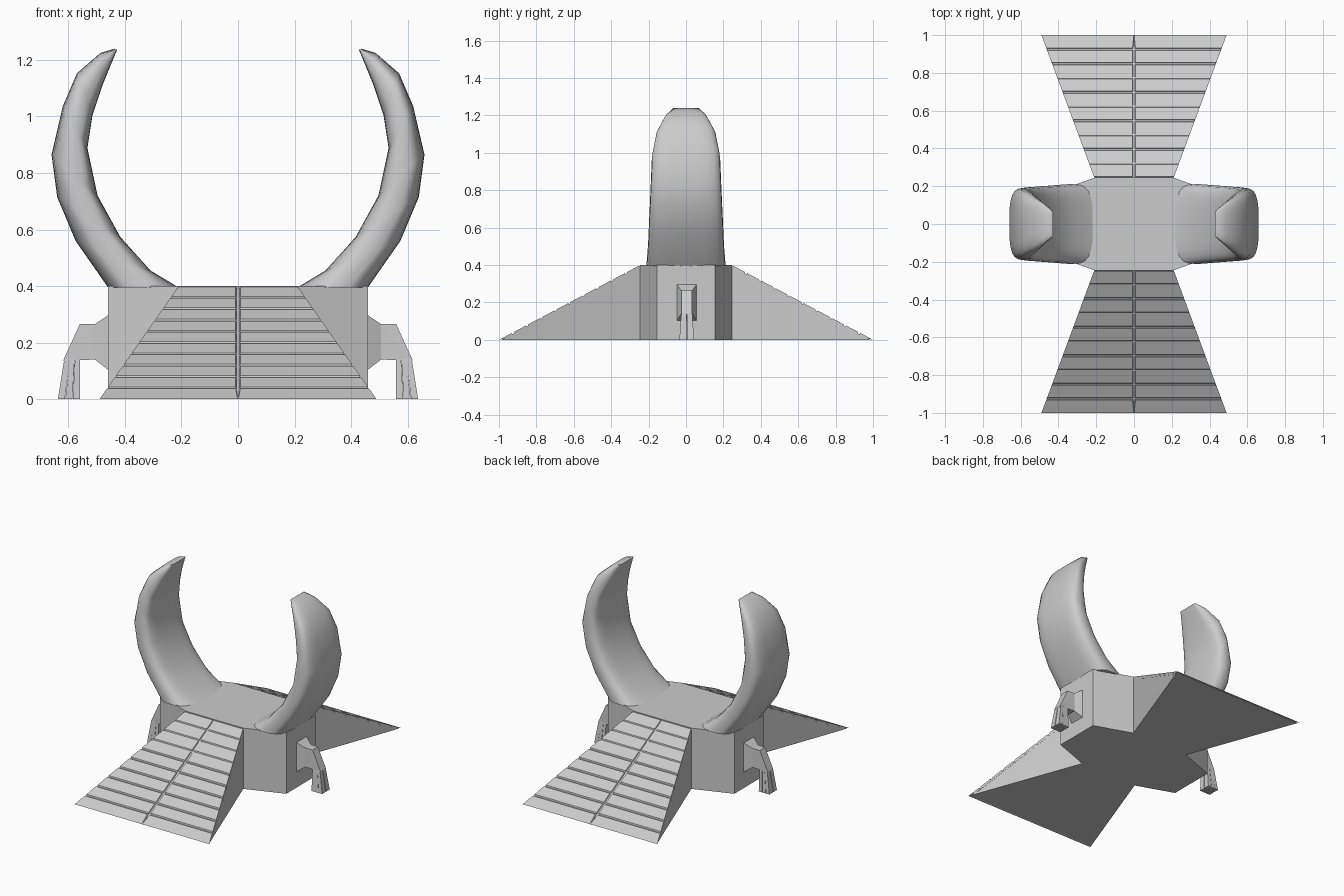
import bpy, bmesh, math

if "Cube" in bpy.data.objects:
    bpy.data.objects.remove(bpy.data.objects["Cube"])


def finish(name, bm, smooth=False):
    bmesh.ops.recalc_face_normals(bm, faces=bm.faces)
    me = bpy.data.meshes.new(name)
    bm.to_mesh(me)
    bm.free()
    ob = bpy.data.objects.new(name, me)
    bpy.context.collection.objects.link(ob)
    if smooth:
        me.shade_smooth()
        me.set_sharp_from_angle(angle=math.radians(45))
    return ob


def add_hull(bm, pts):
    vs = [bm.verts.new(p) for p in pts]
    bmesh.ops.convex_hull(bm, input=vs)
    bmesh.ops.dissolve_limit(bm, angle_limit=0.01, verts=[v for v in vs if v.is_valid],
                             edges=list({e for v in vs if v.is_valid for e in v.link_edges}))


def rect(x0, x1, y, z0, z1, vertical=True):
    """Corner list: x0..x1 at fixed height pair, or a y/z rectangle."""
    return [(x, s * y, z) for x in (x0, x1) for s in (-1, 1) for z in (z0, z1)]


# Central platform
bm = bmesh.new()
add_hull(bm, [(sx * x, sy * y, z) for x, y in ((.21, .245), (.46, .155))
              for sx in (-1, 1) for sy in (-1, 1) for z in (0, .4)])
finish("platform", bm)


# Ramps with rows of paving slabs
def half_width(t):
    return .21 + .28 * t


def slope(t, drop=0.0):
    return .245 + .755 * t, max(0, .4 * (1 - t) - drop)


ROWS = 10
for side, label in ((-1, "front"), (1, "back")):
    bm = bmesh.new()
    pts = []
    for sx in (-1, 1):
        pts += [(sx * .21, side * .245, 0), (sx * .21, side * .245, .393),
                (sx * .483, side * .985, 0)]
    add_hull(bm, pts)
    finish(label + "_ramp_core", bm)

    bm = bmesh.new()
    for i in range(ROWS):
        a, b = i / ROWS, (i + 1) / ROWS
        for sx in (-1, 1):
            pts = []
            for t, inset in ((a, .008), (b, -.008 if i < ROWS - 1 else 0)):
                # wide bottom, slightly inset top gives bevelled joints
                y, z = slope(t, .02)
                pts += [(sx * .001, side * y, z), (sx * half_width(t), side * y, z)]
                y, z = slope(t + inset, 0)
                pts += [(sx * .008, side * y, z),
                        (sx * half_width(t + inset), side * y, z)]
            add_hull(bm, pts)
    finish(label + "_ramp_slabs", bm)

# Curved horns: inner x,z / outer x,z / half depth for every section
SECTIONS = [
    (.21, .395, .46, .395, .212), (.31, .455, .575, .56, .203),
    (.416, .573, .64, .715, .197), (.497, .72, .66, .865, .19),
    (.533, .888, .62, 1.037, .183), (.515, 1.005, .57, 1.153, .16),
    (.48, 1.11, .487, 1.225, .115), (.428, 1.236, .438, 1.24, .07)]
SEG = 24


def spow(v, n):
    return math.copysign(abs(v) ** n, v)


for sx, label in ((-1, "left"), (1, "right")):
    bm = bmesh.new()
    rings = []
    for xi, zi, xo, zo, d in SECTIONS:
        ring = []
        for k in range(SEG):
            a = 2 * math.pi * k / SEG
            f = .5 + .5 * spow(math.cos(a), .6)
            ring.append(bm.verts.new((sx * (xi + (xo - xi) * f),
                                      d * spow(math.sin(a), .6),
                                      zi + (zo - zi) * f)))
        rings.append(ring)
    for r0, r1 in zip(rings, rings[1:]):
        for k in range(SEG):
            j = (k + 1) % SEG
            bm.faces.new((r0[k], r0[j], r1[j], r1[k]))
    bm.faces.new(rings[0])
    bm.faces.new(rings[-1])
    finish(label + "_horn", bm, smooth=True)

    # Side bracket tapering to the arm
    def box_pts(x, y, z0, z1):
        return [(sx * x, s * y + .004, z) for s in (-1, 1) for z in (z0, z1)]

    bm = bmesh.new()
    add_hull(bm, box_pts(.455, .055, .10, .30) + box_pts(.507, .03, .14, .265))
    finish(label + "_bracket", bm)

    # Arm and palm bending downwards
    bm = bmesh.new()
    add_hull(bm, box_pts(.505, .03, .14, .265) + box_pts(.56, .028, .14, .265)
             + box_pts(.617, .028, .135, .14))
    finish(label + "_arm", bm)

    # Fingers hanging to the ground
    bm = bmesh.new()
    for i in range(3):
        for j in (-1, 1):
            pts = []
            for z, x0, w, y in ((.16, .56, .016, .014), (.13, .559, .0195, .016),
                                (0, .559, .0265, .021)):
                cx, cy = x0 + w * (i + .5), y * j + .004
                pts += [(sx * (cx + p * w * .46), cy + q * y * .88, z)
                        for p in (-1, 1) for q in (-1, 1)]
            add_hull(bm, pts)
    finish(label + "_fingers", bm)
